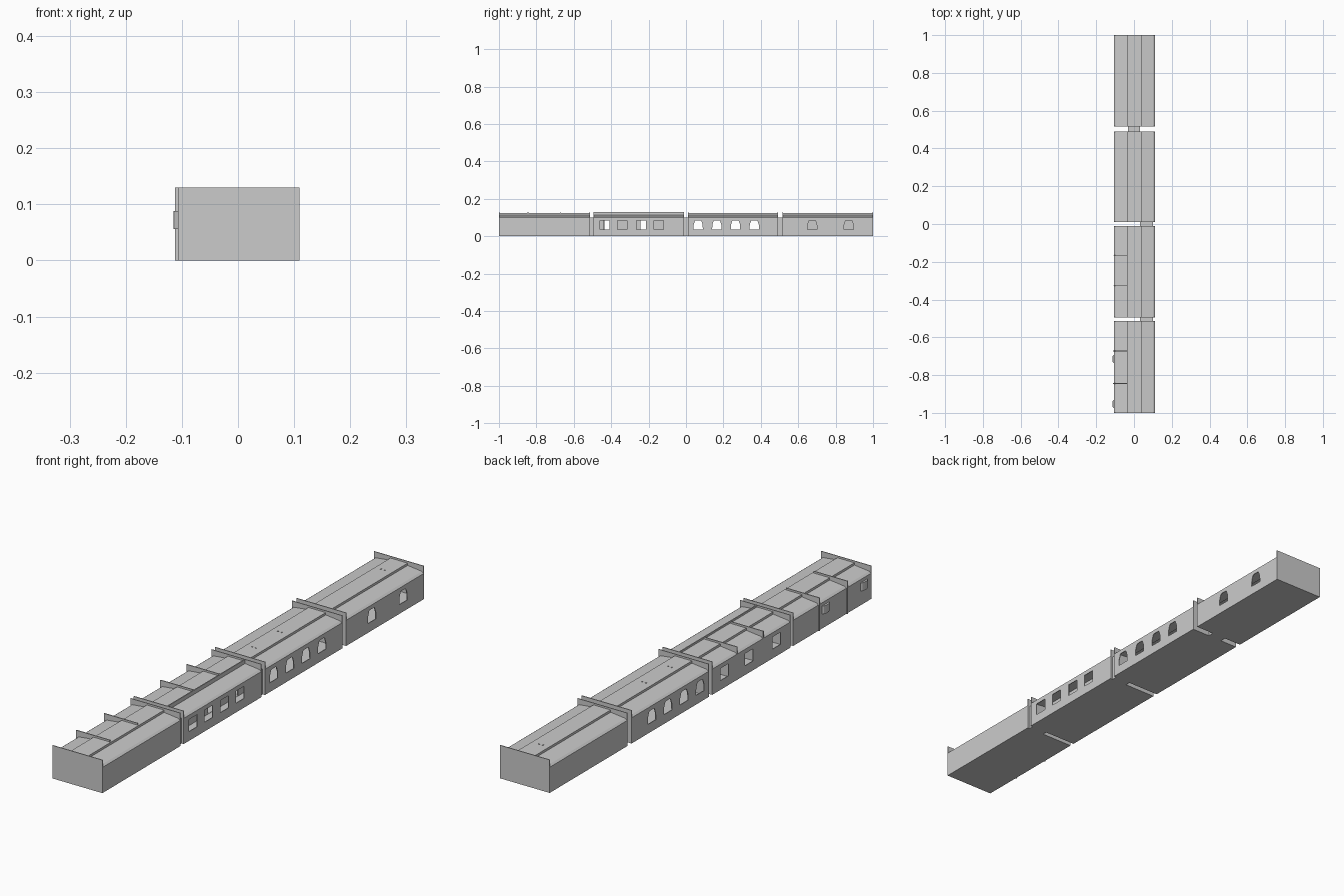
import bpy, bmesh
from mathutils import Vector

if "Cube" in bpy.data.objects:
    bpy.data.objects.remove(bpy.data.objects["Cube"])

XL, XR, TOP, EAVE, T = -0.107, 0.110, 0.130, 0.101, 0.003


def make(name, verts, faces):
    me = bpy.data.meshes.new(name)
    me.from_pydata(verts, [], faces)
    bm = bmesh.new()
    bm.from_mesh(me)
    bmesh.ops.recalc_face_normals(bm, faces=bm.faces)
    bm.to_mesh(me)
    bm.free()
    ob = bpy.data.objects.new(name, me)
    bpy.context.collection.objects.link(ob)
    return ob


def prism(name, profile, a, b, axis):
    """Extrude a closed 2D profile along 'x' (profile y,z) or 'y' (profile x,z)."""
    n = len(profile)
    put = (lambda p, t: (t, p[0], p[1])) if axis == 'x' else (lambda p, t: (p[0], t, p[1]))
    verts = [put(p, t) for t in (a, b) for p in profile]
    faces = [(i, (i + 1) % n, n + (i + 1) % n, n + i) for i in range(n)]
    faces += [tuple(range(n)), tuple(range(n, 2 * n))]
    return make(name, verts, faces)


def box(name, x0, x1, y0, y1, z0, z1):
    return prism(name, [(x0, z0), (x1, z0), (x1, z1), (x0, z1)], y0, y1, 'y')


def opening(y, style):
    if style == 'square':
        p = [(-.025, .036), (.025, .036), (.025, .084), (-.025, .084)]
    elif style == 'door':
        p = [(-.018, .004), (.018, .004), (.018, .088), (-.018, .088)]
    elif style == 'slot':
        p = [(-.020, .058), (.020, .058), (.020, .086), (-.020, .086)]
    else:
        p = [(-.025, .036), (.025, .036), (.024, .062), (.017, .082),
             (.013, .085), (-.013, .085), (-.017, .082), (-.024, .062)]
    return [(y + a, z) for a, z in p]


def cut(wall, x, ys, style):
    for y in ys:
        c = prism('opening_cutter', opening(y, style), x - .02, x + .02, 'x')
        c.hide_render = True
        m = wall.modifiers.new('opening', 'BOOLEAN')
        m.operation, m.object, m.solver = 'DIFFERENCE', c, 'EXACT'
        bpy.context.view_layer.objects.active = wall
        bpy.ops.object.modifier_apply(modifier=m.name)
        bpy.data.objects.remove(c)


# Roof section: low rounded sides with a raised centre strip
outer = [(XL, EAVE - .002), (XL, EAVE), (XL + .008, .107), (-.035, .114), (-.035, .123),
         (.040, .123), (.040, .114), (XR - .008, .107), (XR, EAVE), (XR, EAVE - .002)]
inner = [(XR - .004, EAVE - .002), (XR - .01, .104), (.037, .111), (.037, .120),
         (-.032, .120), (-.032, .111), (XL + .01, .104), (XL + .004, EAVE - .002)]

cars = [
    dict(n='front', y=(-1, -.513), left=[-.715, -.953], ls='slot', right=[], rs='arch'),
    dict(n='second', y=(-.495, -.010), left=[-.41, -.24, -.087], ls='square',
         right=[-.435, -.34, -.24, -.145], rs='square'),
    dict(n='third', y=(.010, .491), left=[.065, .165, .265, .365], ls='arch',
         right=[.065, .165, .265, .365], rs='arch'),
    dict(n='rear', y=(.515, 1), left=[], ls='arch', right=[.675, .87], rs='arch'),
]

for c in cars:
    n, (a, b) = c['n'], c['y']
    box(n + '_floor', XL, XR, a, b, 0, T)
    # Side walls with window openings
    lw = box(n + '_left_wall', XL, XL + T, a, b, 0, EAVE)
    rw = box(n + '_right_wall', XR - T, XR, a, b, 0, EAVE)
    cut(lw, XL, c['left'], c['ls'])
    cut(rw, XR, c['right'], c['rs'])
    # Roof shell and tall end walls
    prism(n + '_roof', outer + inner, a, b, 'y')
    box(n + '_front_end_wall', XL, XR, a, a + T, 0, TOP)
    box(n + '_back_end_wall', XL, XR, b - T, b, 0, TOP)

# Compartment partitions standing proud of the roof and left wall
for n, ys in (('front', (-.845, -.672)), ('second', (-.327, -.165))):
    for y in ys:
        out = .005 if n == 'front' else .001
        box(n + '_partition', XL - out, .035, y - .002, y + .002, 0, TOP)

# Corridor walls with compartment doors
cw = box('second_corridor_wall', .036, .040, -.495, -.010, 0, TOP)
cut(cw, .038, [-.42, -.225, -.075], 'door')
cw = box('front_corridor_wall', .032, .036, -1, -.513, 0, .121)
cut(cw, .034, [-.93, -.76, -.59], 'door')

# Bowed panes on the left of the front car
for y in (-.715, -.953):
    pts = [(-.022, 0), (-.017, .005), (-.006, .008), (.006, .008), (.017, .005), (.022, 0)]
    v = [(XL - d, y + s, z) for z in (.056, .088) for s, d in pts]
    k = len(pts)
    f = [(i, (i + 1) % k, k + (i + 1) % k, k + i) for i in range(k)]
    make('bowed_pane', v, f + [tuple(range(k)), tuple(range(k, 2 * k))])

# Gangways between cars
for y0, y1, x0, x1 in ((-.513, -.495, .032, .100), (-.010, .010, .032, .100),
                       (.491, .515, -.031, .031)):
    box('gangway', x0, x1, y0, y1, 0, .100)

# Small lamp fittings on the roof centre
for y in (.10, .26, .90):
    for x in (-.008, .008):
        box('lamp_fitting', x - .002, x + .002, y - .002, y + .002, .115, .125)
